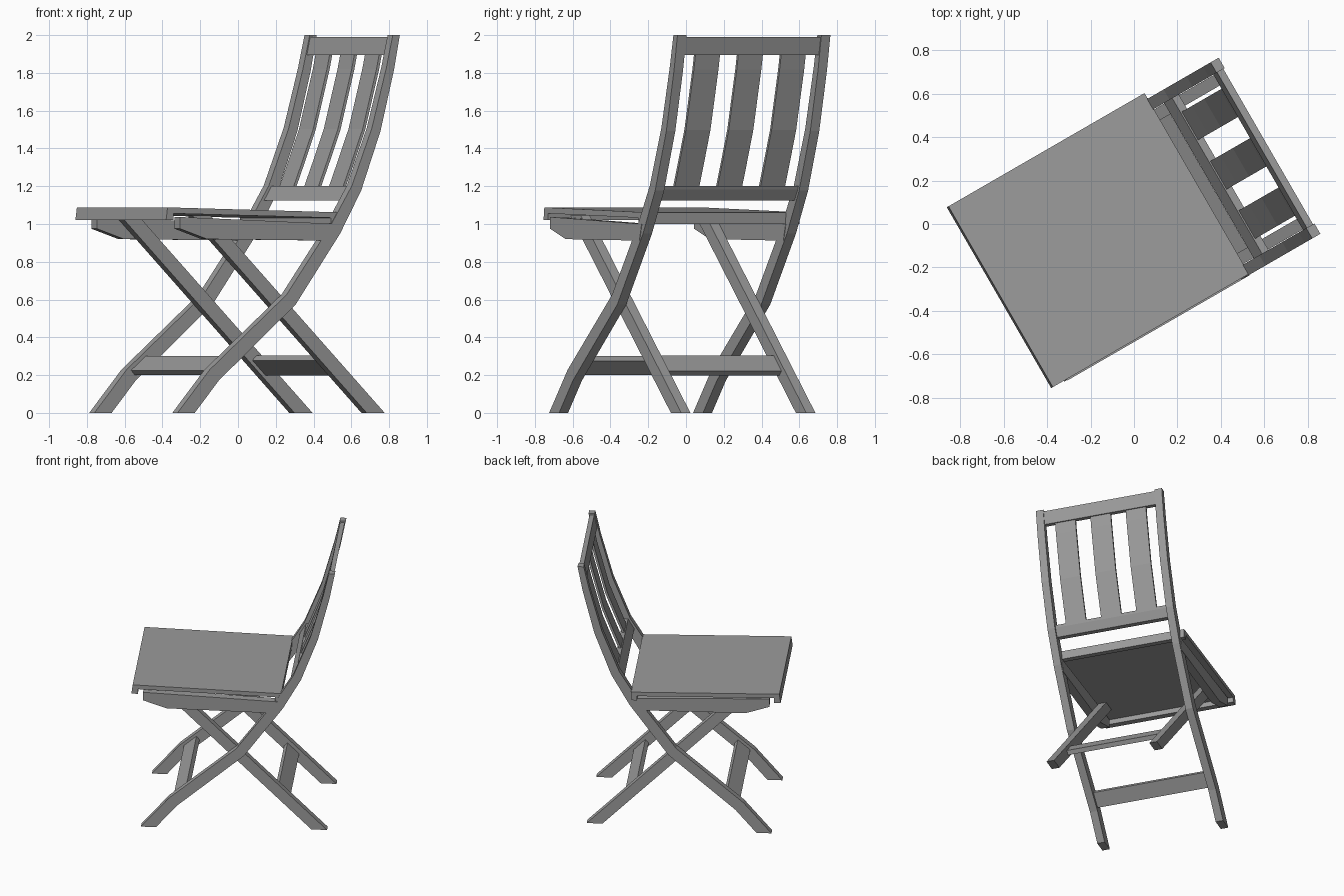
import bpy, bmesh, math
from mathutils import Vector

if "Cube" in bpy.data.objects:
    bpy.data.objects.remove(bpy.data.objects["Cube"], do_unlink=True)

TURN = math.radians(30)  # the chair stands turned about z

grey = bpy.data.materials.new("grey_wood")
grey.use_nodes = True
COLOUR = (0.33, 0.33, 0.33, 1)
grey.diffuse_color = COLOUR
grey.node_tree.nodes["Principled BSDF"].inputs["Base Color"].default_value = COLOUR


def prism(name, profile, side_a, side_b):
    """Side profile of (depth, height) points, extruded across the width."""
    bm = bmesh.new()
    face = bm.faces.new([bm.verts.new((u, side_a, z)) for u, z in profile])
    out = bmesh.ops.extrude_face_region(bm, geom=[face])
    moved = [v for v in out["geom"] if isinstance(v, bmesh.types.BMVert)]
    bmesh.ops.translate(bm, verts=moved, vec=(0, side_b - side_a, 0))
    bmesh.ops.recalc_face_normals(bm, faces=bm.faces)
    mesh = bpy.data.meshes.new(name)
    bm.to_mesh(mesh)
    bm.free()
    mesh.materials.append(grey)
    obj = bpy.data.objects.new(name, mesh)
    obj.rotation_euler.z = TURN
    bpy.context.collection.objects.link(obj)
    return obj


def ribbon(path, widths, level_ends=True):
    """Outline of a bent bar along a path, with mitred joints."""
    pts = [Vector(p) for p in path]
    front, back = [], []
    for i, (p, w) in enumerate(zip(pts, widths)):
        d0 = (p - pts[i - 1]).normalized() if i else None
        d1 = (pts[i + 1] - p).normalized() if i < len(pts) - 1 else None
        d = ((d0 or d1) + (d1 or d0)).normalized()
        if level_ends and (d0 is None or d1 is None):
            off = Vector((w / 2 / abs(d.y), 0))
        else:
            off = Vector((d.y, -d.x)) * w / 2
        front.append(p - off)
        back.append(p + off)
    return front + back[::-1]


def pair(name, profile, inner, outer):
    prism("left_" + name, profile, inner, outer)
    prism("right_" + name, profile, -outer, -inner)


# Curved stiles, from the front feet up to the top of the back
curve = [(-.587, 0), (-.415, .2), (.055, .6), (.325, .97),
         (.455, 1.19), (.575, 1.5), (.66, 1.82), (.698, 2)]
pair("curved_stile", ribbon(curve, [.08, .08, .076, .072, .062, .055, .048, .042]),
     .4125, .4675)

# Straight crossing legs
pair("straight_leg", ribbon([(.605, 0), (-.46, 1.045)], [.077, .077]), .354, .41)

# Side rails under the seat
pair("seat_rail", [(-.625, 1.037), (-.625, .975), (-.46, .92), (.32, .912), (.344, 1.0)],
     .41, .47)

# Seat board with front and back lips
prism("seat", [(-.698, 1.088), (.343, 1.062), (.34, 1.0), (.3, 1.0), (.3, 1.033),
               (-.66, 1.056), (-.662, 1.02), (-.707, 1.02)], -.463, .497)


def back_at(z):
    """Depth of the backrest curve at a height."""
    for (u0, z0), (u1, z1) in zip(curve, curve[1:]):
        if z0 <= z <= z1:
            return u0 + (u1 - u0) * (z - z0) / (z1 - z0)


def back_strip(heights, thickness):
    return ribbon([(back_at(z), z) for z in heights], [thickness] * len(heights))


# Backrest rails and three bent slats
prism("top_rail", back_strip([1.895, 1.99], .032), -.42, .42)
prism("lower_back_rail", back_strip([1.125, 1.19, 1.2], .032), -.42, .42)
slat = back_strip([1.18, 1.33, 1.5, 1.66, 1.82, 1.91], .016)
for label, centre in (("right", -.262), ("middle", 0), ("left", .262)):
    prism(label + "_slat", slat, centre - .075, centre + .075)


def stretcher(name, centre, direction, reach):
    step = Vector(direction).normalized() * .0575
    c = Vector(centre)
    prism(name, ribbon([c - step, c + step], [.034, .034], False), -reach, reach)


# Stretchers between each pair of legs
stretcher("front_stretcher", (-.36, .25), (.47, .4), .415)
stretcher("rear_stretcher", (.345, .25), (-1, 1), .36)
